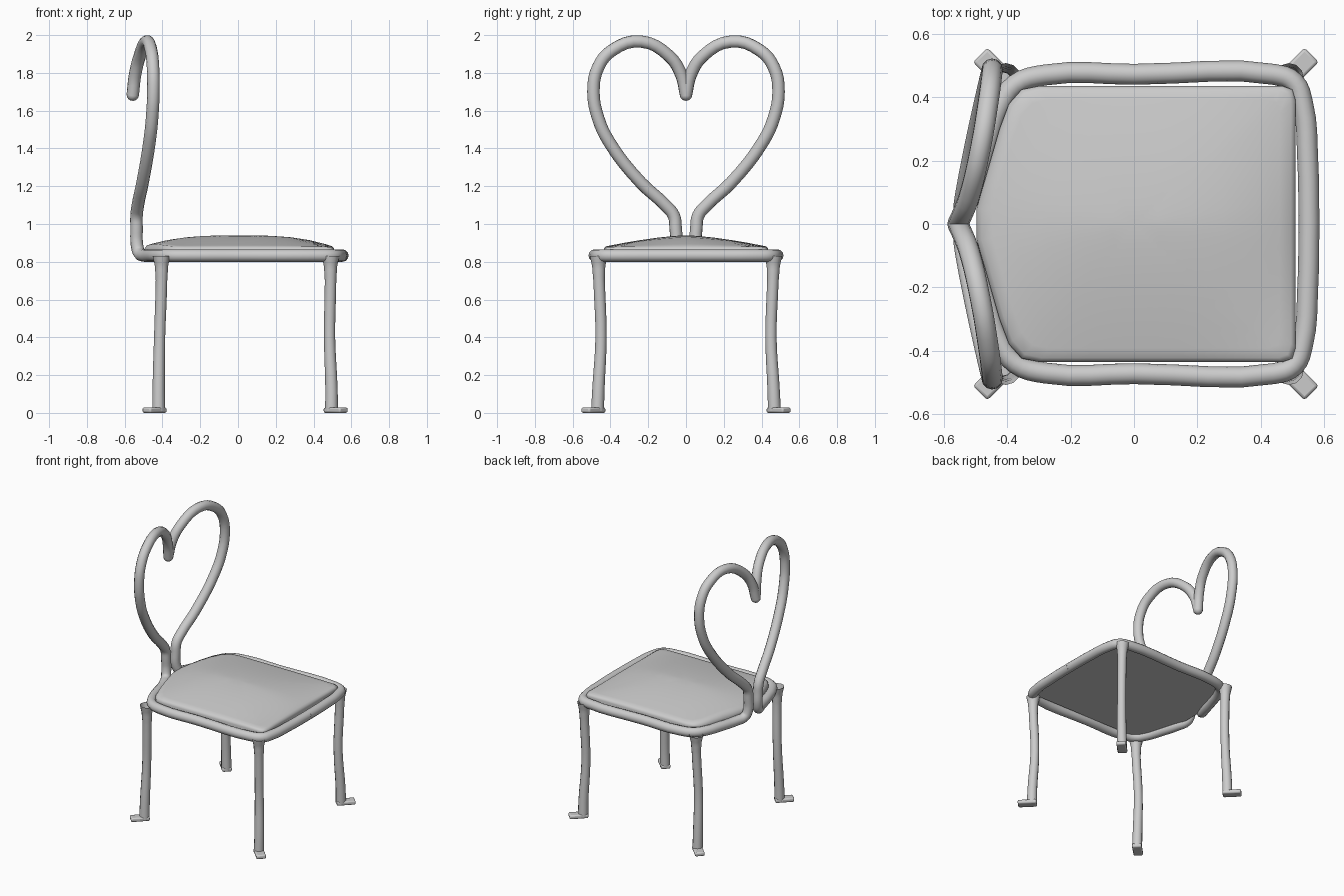
import bpy, bmesh, math

if "Cube" in bpy.data.objects:
    bpy.data.objects.remove(bpy.data.objects["Cube"])

R = 0.033  # tube radius


def finish(ob, angle=50):
    bpy.ops.object.select_all(action='DESELECT')
    ob.select_set(True)
    bpy.context.view_layer.objects.active = ob
    if ob.type == 'CURVE':
        bpy.ops.object.convert(target='MESH')
        ob = bpy.context.view_layer.objects.active
    bpy.ops.object.shade_smooth_by_angle(angle=math.radians(angle))
    return ob


def tube(name, pts, radius, res=4):
    """Smooth tube through (x, y, z[, radius factor]) points."""
    cu = bpy.data.curves.new(name, 'CURVE')
    cu.dimensions = '3D'
    cu.bevel_depth = radius
    cu.bevel_resolution = 4
    cu.resolution_u = res
    cu.use_fill_caps = False
    sp = cu.splines.new('BEZIER')
    sp.bezier_points.add(len(pts) - 1)
    for bp, p in zip(sp.bezier_points, pts):
        bp.co = p[:3]
        bp.radius = p[3] if len(p) > 3 else 1.0
        bp.handle_left_type = bp.handle_right_type = 'AUTO'
    ob = bpy.data.objects.new(name, cu)
    bpy.context.collection.objects.link(ob)
    return finish(ob)


# Heart back and seat rim: one bent tube, half modelled and mirrored
half = [
    (-0.557, 0.0, 1.685), (-0.545, 0.025, 1.79), (-0.52, 0.09, 1.89),
    (-0.485, 0.24, 1.966), (-0.46, 0.39, 1.92), (-0.45, 0.465, 1.83),
    (-0.448, 0.49, 1.70), (-0.455, 0.465, 1.56), (-0.468, 0.41, 1.44),
    (-0.505, 0.24, 1.22), (-0.53, 0.11, 1.10), (-0.537, 0.065, 1.045),
    (-0.537, 0.055, 0.98), (-0.535, 0.055, 0.89), (-0.524, 0.075, 0.848),
    (-0.497, 0.14, 0.833), (-0.46, 0.27, 0.833), (-0.425, 0.37, 0.833),
    (-0.375, 0.44, 0.833), (-0.28, 0.471, 0.833), (0.0, 0.473, 0.833),
    (0.44, 0.473, 0.833), (0.505, 0.448, 0.833), (0.533, 0.38, 0.833),
    (0.549, 0.2, 0.833), (0.553, 0.0, 0.833)]
frame = tube("heart_back_and_seat_rim", half, R)
mir = frame.modifiers.new("mirror", 'MIRROR')
mir.use_axis = (False, True, False)

# Rounded tip in the notch of the heart
bpy.ops.mesh.primitive_uv_sphere_add(segments=12, ring_count=8, radius=R,
                                     location=(-0.557, 0, 1.685))
tip = bpy.context.object
tip.name = "heart_notch_tip"
finish(tip)

# Legs with flared tops, each on a foot turned outwards
for label, x_top, x_mid, x_low, sx in (("front", 0.49, 0.485, 0.495, 1),
                                       ("back", -0.405, -0.415, -0.42, -1)):
    for side, sy in (("left", -1), ("right", 1)):
        tube(f"{label}_{side}_leg",
             [(x_top, sy * 0.462, 0.83, 1.5), (x_top, sy * 0.462, 0.775, 1.12),
              (x_top, sy * 0.46, 0.70, 0.98), (x_mid, sy * 0.45, 0.40, 0.95),
              (x_low, sy * 0.464, 0.12, 1.05), (x_low, sy * 0.468, 0.01, 1.1)],
             0.031)
        bpy.ops.mesh.primitive_cube_add(
            size=1, location=(x_low + sx * 0.022, sy * 0.49, 0.0145),
            rotation=(0, 0, sx * sy * math.pi / 4))
        foot = bpy.context.object
        foot.name = f"{label}_{side}_foot"
        foot.scale = (0.125, 0.064, 0.029)
        bpy.ops.object.transform_apply(location=False, rotation=False, scale=True)
        bev = foot.modifiers.new("bevel", 'BEVEL')
        bev.width = 0.009
        bev.segments = 2
        finish(foot)

# Domed cushion: concentric rings of the seat outline
side = [(-0.497, 0.05), (-0.425, 0.30), (-0.395, 0.38), (-0.355, 0.425),
        (-0.30, 0.436), (0.47, 0.436), (0.50, 0.425), (0.511, 0.39)]
corners = side + [(x, -y) for x, y in reversed(side)]
outline = []
for (ax, ay), (bx, by) in zip(corners, corners[1:] + corners[:1]):
    n = max(1, round(math.hypot(bx - ax, by - ay) / 0.08))
    outline += [(ax + (bx - ax) * i / n, ay + (by - ay) * i / n) for i in range(n)]


def dome(x, y):
    fx = 1 - min(1, abs(x / 0.51)) ** 3
    fy = 1 - min(1, abs(y / 0.44)) ** 1.5
    return 0.878 + 0.062 * fx * fy


bm = bmesh.new()
rings = []
for s, z in ((1, 0.832), (1, 0.862), (0.993, 0.872), (0.97, None), (0.9, None),
             (0.75, None), (0.55, None), (0.35, None), (0.15, None)):
    rings.append([bm.verts.new((x * s, y * s, z if z else dome(x * s, y * s)))
                  for x, y in outline])
n = len(outline)
for a, b in zip(rings, rings[1:]):
    for i in range(n):
        j = (i + 1) % n
        bm.faces.new((a[i], a[j], b[j], b[i]))
bm.faces.new(rings[0])
top = bm.verts.new((0, 0, dome(0, 0)))
for i in range(n):
    bm.faces.new((rings[-1][i], rings[-1][(i + 1) % n], top))
bmesh.ops.recalc_face_normals(bm, faces=bm.faces)
me = bpy.data.meshes.new("seat_cushion")
bm.to_mesh(me)
bm.free()
cushion = bpy.data.objects.new("seat_cushion", me)
bpy.context.collection.objects.link(cushion)
finish(cushion)
